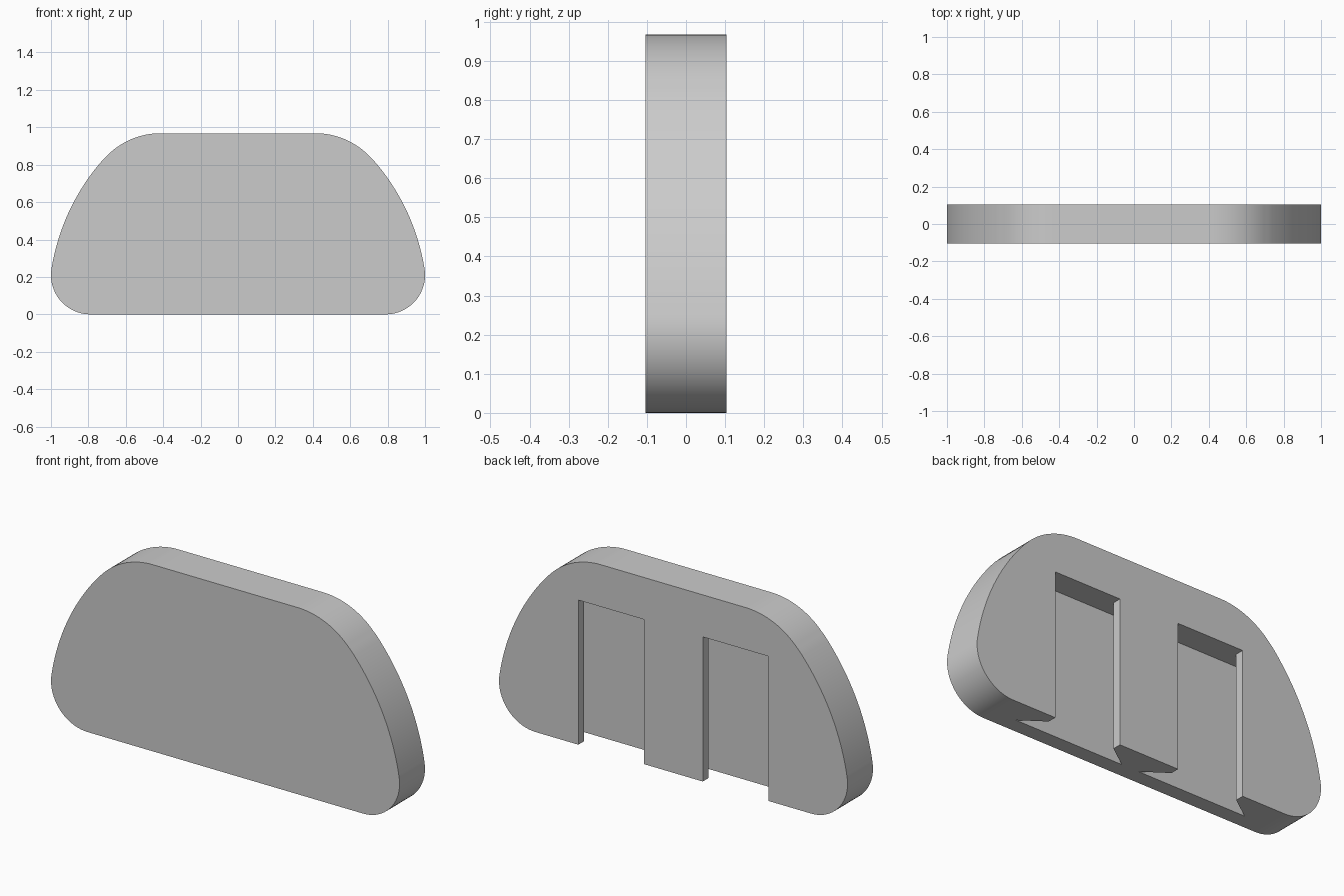
import bpy, bmesh
from math import cos, sin, radians
from mathutils import Vector

if "Cube" in bpy.data.objects:
    bpy.data.objects.remove(bpy.data.objects["Cube"])

HALF_DEPTH = 0.104
HEIGHT = 0.968


def arc(cx, cz, r, start, end, steps):
    """Points along a circular arc, angles in degrees."""
    angles = [radians(start + (end - start) * i / steps) for i in range(steps + 1)]
    return [(cx + r * cos(a), cz + r * sin(a)) for a in angles]


def prism(name, points, offset):
    """Extrude a closed 3D outline along an offset into a solid object."""
    bm = bmesh.new()
    face = bm.faces.new([bm.verts.new(p) for p in points])
    result = bmesh.ops.extrude_face_region(bm, geom=[face])
    moved = [e for e in result["geom"] if isinstance(e, bmesh.types.BMVert)]
    bmesh.ops.translate(bm, verts=moved, vec=Vector(offset))
    bmesh.ops.recalc_face_normals(bm, faces=bm.faces)
    mesh = bpy.data.meshes.new(name)
    bm.to_mesh(mesh)
    bm.free()
    obj = bpy.data.objects.new(name, mesh)
    bpy.context.collection.objects.link(obj)
    return obj


# Plain grey finish
grey = bpy.data.materials.new("light_grey")
grey.use_nodes = True
grey.diffuse_color = (0.6, 0.6, 0.6, 1)
grey.node_tree.nodes["Principled BSDF"].inputs["Base Color"].default_value = grey.diffuse_color

# Plate: bottom corner, long side sweep and shoulder, mirrored to the other side
side = arc(0.79, 0.21, 0.21, -90, 8, 20)
side += arc(-0.1435, 0.062, 1.155, 9.5, 41.5, 24)
side += arc(0.415, HEIGHT - 0.4, 0.4, 42.3, 90, 16)
outline = side + [(-x, z) for x, z in reversed(side)]
plate = prism("mounting_plate", [(x, -HALF_DEPTH, z) for x, z in outline],
              (0, 2 * HALF_DEPTH, 0))
plate.data.materials.append(grey)

# Two flared rail slots, open at the back and bottom
BACK = HALF_DEPTH
LIP, FLOOR = BACK - 0.045, BACK - 0.13
half_slot = [(0.308, FLOOR), (0.188, LIP), (0.188, BACK + 0.1)]
section = half_slot + [(-x, y) for x, y in reversed(half_slot)]
for centre in (-0.357, 0.357):
    cutter = prism("slot_cutter", [(centre + x, y, -0.1) for x, y in section],
                   (0, 0, 0.85))
    cutter.hide_render = True
    cutter.data.materials.append(grey)
    cut = plate.modifiers.new("slot", 'BOOLEAN')
    cut.operation = 'DIFFERENCE'
    cut.solver = 'EXACT'
    cut.object = cutter
    bpy.context.view_layer.objects.active = plate
    bpy.ops.object.modifier_apply(modifier=cut.name)
    bpy.data.objects.remove(cutter)

# Smooth rim with crisp edges
bpy.ops.object.select_all(action='DESELECT')
plate.select_set(True)
bpy.context.view_layer.objects.active = plate
bpy.ops.object.shade_smooth_by_angle(angle=radians(30))
